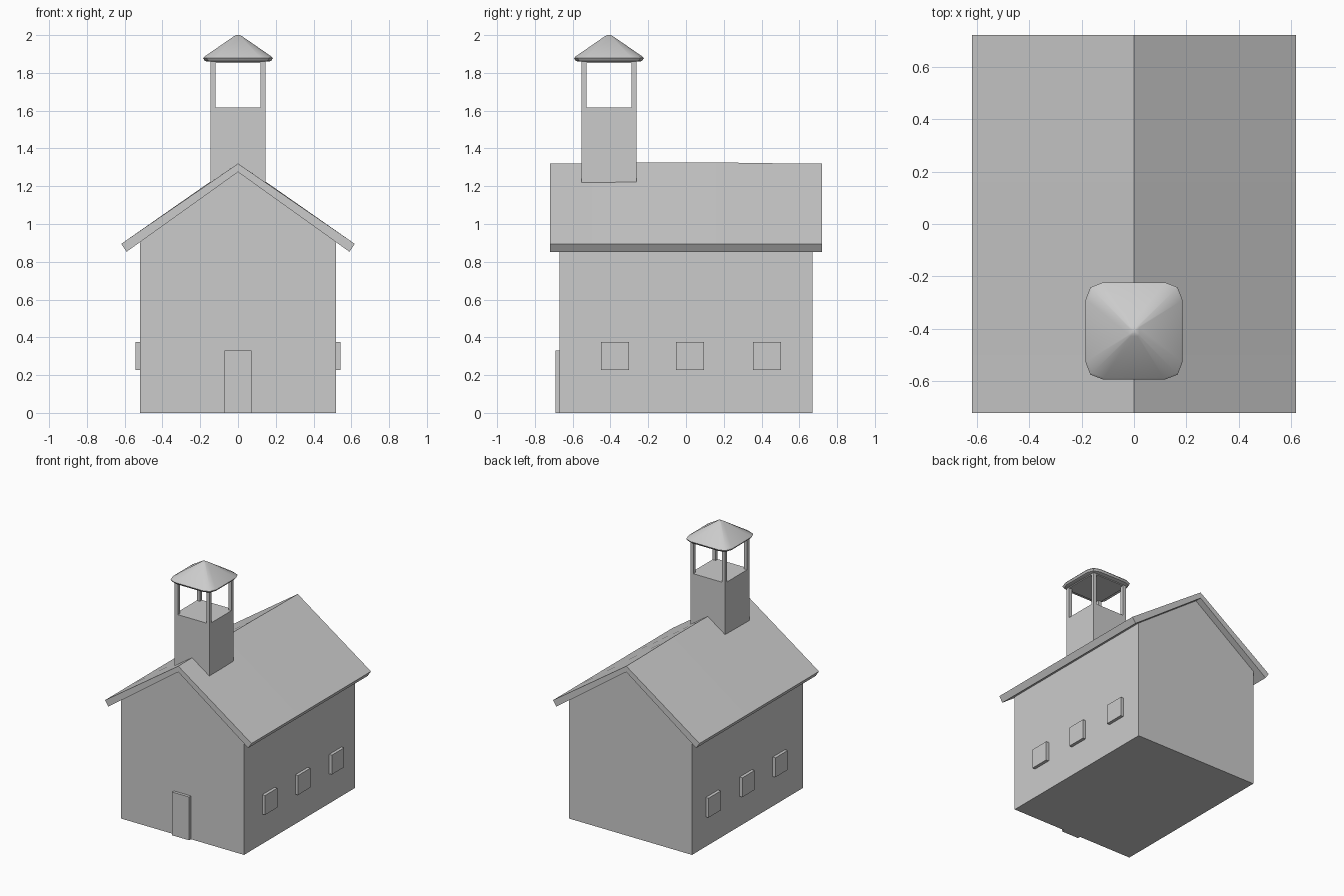
import bpy, bmesh

if "Cube" in bpy.data.objects:
    bpy.data.objects.remove(bpy.data.objects["Cube"])


def loft(name, rings):
    """Join matching closed rings of points and cap both ends."""
    bm = bmesh.new()
    loops = [[bm.verts.new(p) for p in r] for r in rings]
    n = len(rings[0])
    for a, b in zip(loops, loops[1:]):
        for i in range(n):
            j = (i + 1) % n
            bm.faces.new((a[i], a[j], b[j], b[i]))
    bm.faces.new(loops[0][::-1])
    bm.faces.new(loops[-1])
    bmesh.ops.recalc_face_normals(bm, faces=bm.faces)
    mesh = bpy.data.meshes.new(name)
    bm.to_mesh(mesh)
    bm.free()
    ob = bpy.data.objects.new(name, mesh)
    bpy.context.collection.objects.link(ob)
    return ob


def box(name, x0, x1, y0, y1, z0, z1):
    return loft(name, [[(x0, y0, z), (x1, y0, z), (x1, y1, z), (x0, y1, z)]
                       for z in (z0, z1)])


# Gabled hall
gable = [(-0.52, 0), (0.52, 0), (0.52, 0.905), (0, 1.28), (-0.52, 0.905)]
loft("hall_walls", [[(x, y, z) for x, z in gable] for y in (-0.67, 0.67)])

# Roof slab with a barely bowed ridge
slab = [(0, 1.32), (0.618, 0.895), (0.59, 0.853),
        (0, 1.275), (-0.59, 0.853), (-0.618, 0.895)]
bow = [(-0.72, 0), (-0.5, 0.001), (-0.16, 0.006), (0.16, 0.006), (0.5, 0.001), (0.72, 0)]
loft("roof", [[(x, y, z + (dz if z > 1.3 else 0)) for x, z in slab] for y, dz in bow])

# Door and side windows
box("door", -0.072, 0.072, -0.692, -0.66, 0, 0.33)
for side, s in (("left", -1), ("right", 1)):
    for i, y in enumerate((-0.376, 0.022, 0.43)):
        x0, x1 = sorted((s * 0.51, s * 0.543))
        box(f"window_{side}_{i + 1}", x0, x1, y - 0.074, y + 0.074, 0.227, 0.375)

# Bell tower base and corner posts
CY, H, T = -0.408, 0.146, 0.026
box("tower_base", -H, H, CY - H, CY + H, 1.15, 1.617)
for sx in (-1, 1):
    for sy in (-1, 1):
        x, y = sx * (H - T / 2), CY + sy * (H - T / 2)
        box("tower_post", x - T / 2, x + T / 2, y - T / 2, y + T / 2, 1.61, 1.87)
box("tower_top_plate", -H, H, CY - H, CY + H, 1.853, 1.866)


# Pyramid cap with clipped, rounded corners
def cap_ring(r, z):
    a, b = r * 0.64, r * 0.9
    q = [(r, a), (b, b), (a, r)]
    pts = []
    for _ in range(4):
        pts += q
        q = [(-y, x) for x, y in q]
    return [(x, CY + y, z) for x, y in pts]


cap = loft("tower_cap", [cap_ring(r, z) for r, z in (
    (0.166, 1.860), (0.176, 1.864), (0.185, 1.878), (0.178, 1.886),
    (0.02, 1.995), (0.008, 2.0))])
bpy.context.view_layer.objects.active = cap
cap.select_set(True)
bpy.ops.object.shade_smooth_by_angle(angle=0.5)
